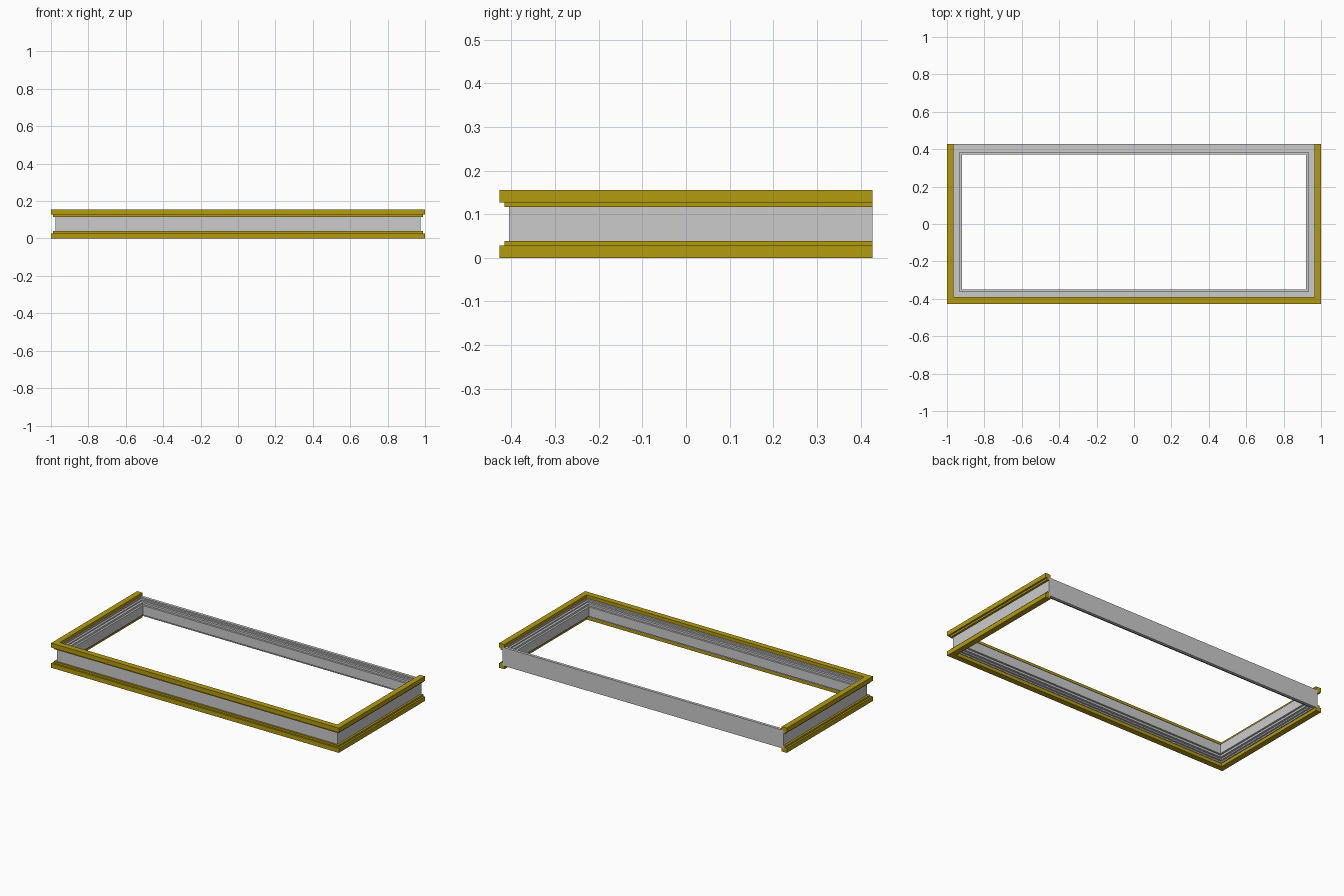
import bpy, bmesh
from mathutils import Vector

if "Cube" in bpy.data.objects:
    bpy.data.objects.remove(bpy.data.objects["Cube"])

MID = 0.0775  # half height: upper and lower halves mirror about this level


def sweep(name, corners, inward, profile, closed, material=None):
    """Mitred sweep: profile points are (inset, z); inward holds each corner's mitre direction."""
    bm = bmesh.new()
    rings = []
    for (x, y), (ix, iy) in zip(corners, inward):
        rings.append([bm.verts.new(Vector((x + ix * d, y + iy * d, z))) for d, z in profile])
    n, m = len(rings), len(profile)
    for i in range(n if closed else n - 1):
        a, b = rings[i], rings[(i + 1) % n]
        for j in range(m):
            k = (j + 1) % m
            bm.faces.new((a[j], a[k], b[k], b[j]))
    if not closed:
        bm.faces.new(rings[0])
        bm.faces.new(rings[-1][::-1])
    bmesh.ops.recalc_face_normals(bm, faces=bm.faces)
    mesh = bpy.data.meshes.new(name)
    bm.to_mesh(mesh)
    bm.free()
    obj = bpy.data.objects.new(name, mesh)
    bpy.context.collection.objects.link(obj)
    if material:
        mesh.materials.append(material)
    return obj


yellow = bpy.data.materials.new("yellow")
yellow.diffuse_color = (0.45, 0.33, 0.005, 1)
yellow.use_nodes = True
yellow.node_tree.nodes["Principled BSDF"].inputs["Base Color"].default_value = yellow.diffuse_color

# Grey rectangular frame with stepped faces falling to a narrow inner lip
half = [(0, 0.135), (0.018, 0.135), (0.018, 0.127), (0.030, 0.127),
        (0.030, 0.119), (0.044, 0.119), (0.044, 0.107), (0.056, 0.107)]
body = half + [(d, 2 * MID - z) for d, z in reversed(half)]
sweep("frame_body",
      [(-0.976, -0.405), (0.976, -0.405), (0.976, 0.427), (-0.976, 0.427)],
      [(1, 1), (-1, 1), (-1, -1), (1, -1)], body, True)

# Yellow stepped flanges around the left, front and right sides; the back is open
flange = [(0, 0.155), (0, 0.127), (0.011, 0.127), (0.011, 0.116),
          (0.024, 0.116), (0.024, 0.134), (0.036, 0.134), (0.036, 0.155)]
path = [(-1, 0.427), (-1, -0.427), (1, -0.427), (1, 0.427)]
mitre = [(1, 0), (1, 1), (-1, 1), (-1, 0)]
sweep("upper_flange", path, mitre, flange, False, yellow)
sweep("lower_flange", path, mitre, [(d, 2 * MID - z) for d, z in flange], False, yellow)
